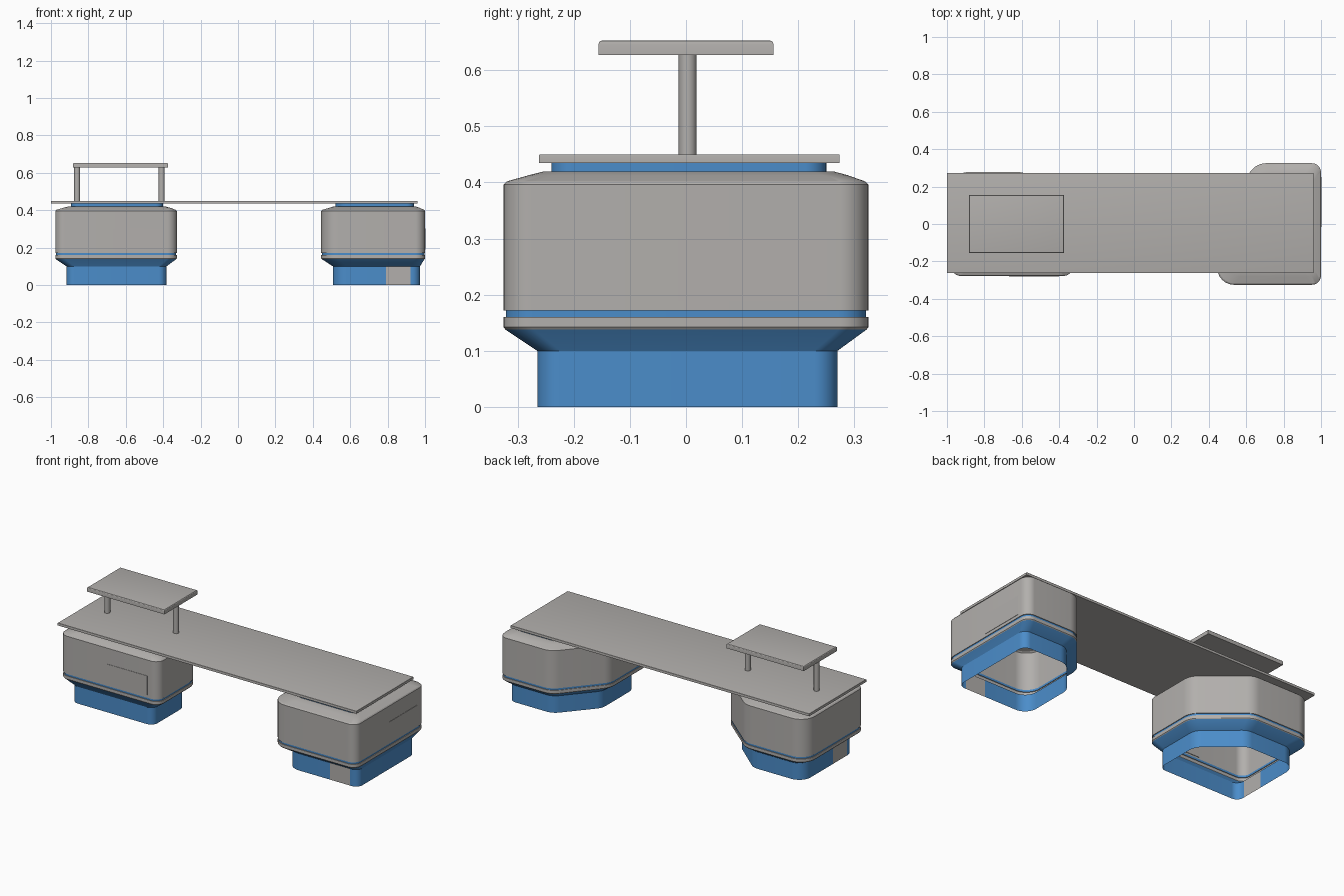
import bpy, bmesh, math
from mathutils import Vector

if "Cube" in bpy.data.objects:
    bpy.data.objects.remove(bpy.data.objects["Cube"])


def material(name, col):
    m = bpy.data.materials.new(name)
    m.diffuse_color = (*col, 1)
    m.use_nodes = True
    m.node_tree.nodes["Principled BSDF"].inputs["Base Color"].default_value = m.diffuse_color
    return m


GREY = material("warm_grey", (0.445, 0.43, 0.415))
BLUE = material("mid_blue", (0.07, 0.265, 0.59))


def finish(name, bm, mats):
    me = bpy.data.meshes.new(name)
    bm.to_mesh(me)
    bm.free()
    for m in mats:
        me.materials.append(m)
    ob = bpy.data.objects.new(name, me)
    bpy.context.collection.objects.link(ob)
    bpy.ops.object.select_all(action='DESELECT')
    ob.select_set(True)
    bpy.context.view_layer.objects.active = ob
    bpy.ops.object.shade_smooth_by_angle(angle=math.radians(25))
    return ob


def box(name, x0, x1, y0, y1, z0, z1, round_top=0):
    bm = bmesh.new()
    bmesh.ops.create_cube(bm, size=1)
    for v in bm.verts:
        v.co = ((x0 + x1) / 2 + v.co.x * (x1 - x0),
                (y0 + y1) / 2 + v.co.y * (y1 - y0),
                (z0 + z1) / 2 + v.co.z * (z1 - z0))
    if round_top:
        edges = [e for e in bm.edges if all(v.co.z > (z0 + z1) / 2 for v in e.verts)]
        bmesh.ops.bevel(bm, geom=edges, offset=round_top, segments=3, profile=0.5, affect='EDGES')
    return finish(name, bm, [GREY])


# Pedestal outline: rounded rectangle with one large cut corner
X0, X1, Y0, Y1 = 0.445, 1.0, -0.325, 0.325
CORNERS = [(X0, Y0, 0.09), (X1, Y0, 0.05), (X1, Y1, 0.05), (0.66, Y1, 0.10), (X0, 0.07, 0.10)]
PANEL = (0.782, 0.939)   # base panel limits along the front edge


def outline():
    pts, n, panel_at = [], len(CORNERS), 0
    for i, (x, y, r) in enumerate(CORNERS):
        p = Vector((x, y))
        a = (Vector(CORNERS[i - 1][:2]) - p).normalized()
        b = (Vector(CORNERS[(i + 1) % n][:2]) - p).normalized()
        half = a.angle(b) / 2
        c = p + (a + b).normalized() * r / math.sin(half)
        s = p + a * r / math.tan(half) - c
        e = p + b * r / math.tan(half) - c
        for k in range(9):
            pts.append(c + s.lerp(e, k / 8).normalized() * r)
        if i == 0:
            panel_at = len(pts)
            pts += [Vector((px, Y0)) for px in PANEL]
    return pts, panel_at


# Rings: height, x range, y range, material of the band above (0 grey, 1 blue)
RINGS = [
    (0.000, 0.507, 0.973, -0.265, 0.270, 1),
    (0.100, 0.507, 0.973, -0.265, 0.270, 1),
    (0.138, 0.448, 0.997, -0.322, 0.322, 0),
    (0.142, X0, X1, Y0, Y1, 0),
    (0.160, X0, X1, Y0, Y1, 0),
    (0.160, 0.449, 0.996, -0.321, 0.321, 1),
    (0.172, 0.449, 0.996, -0.321, 0.321, 0),
    (0.172, X0, X1, Y0, Y1, 0),
    (0.396, X0, X1, Y0, Y1, 0),
    (0.402, 0.451, 0.995, -0.319, 0.319, 0),
    (0.413, 0.490, 0.970, -0.280, 0.288, 0),
    (0.420, 0.512, 0.948, -0.252, 0.262, 0),
    (0.420, 0.522, 0.940, -0.240, 0.250, 1),
    (0.437, 0.522, 0.940, -0.240, 0.250, 1),
]
CENTRE = (X0 + X1) / 2


def place_right(x, y):
    return x, y


def place_left(x, y):   # same pedestal turned a quarter clockwise
    return y - 0.652, CENTRE - x


def pedestal(side, place):
    pts, panel_at = outline()
    bm = bmesh.new()
    loops = []
    for z, a, b, c, d, _ in RINGS:
        loops.append([bm.verts.new((*place(a + (p.x - X0) / (X1 - X0) * (b - a),
                                           c + (p.y - Y0) / (Y1 - Y0) * (d - c)), z)) for p in pts])
    n = len(pts)
    for k in range(len(RINGS) - 1):
        lo, hi = loops[k], loops[k + 1]
        for i in range(n):
            j = (i + 1) % n
            f = bm.faces.new((lo[i], lo[j], hi[j], hi[i]))
            f.material_index = 0 if (k == 0 and i == panel_at) else RINGS[k][5]
    finish(side + "_pedestal", bm, [GREY, BLUE])

    # Thin access panel with a raised middle on the outer face
    for label, g, t in (("panel_frame", 0, 0.001), ("panel_door", 0.005, 0.003)):
        ax, ay = place(X1 - 0.003, -0.02 + g)
        bx, by = place(X1 + t - 0.001, 0.257 - g)
        box(side + "_" + label, min(ax, bx), max(ax, bx), min(ay, by), max(ay, by),
            0.184 + g, 0.307 - g)


# shift the frame slightly proud of the body
pedestal("right", place_right)
pedestal("left", place_left)

# Desk top
box("desk_top", -1.0, 0.96, -0.262, 0.274, 0.435, 0.45, 0.002)

# Raised shelf on two posts
box("shelf", -0.882, -0.374, -0.156, 0.156, 0.627, 0.653, 0.007)
for name, x in (("left_post", -0.86), ("right_post", -0.408)):
    bm = bmesh.new()
    bmesh.ops.create_cone(bm, segments=24, radius1=0.016, radius2=0.016, depth=0.18, cap_ends=True)
    bmesh.ops.translate(bm, verts=bm.verts, vec=(x, 0.003, 0.539))
    finish(name, bm, [GREY])
